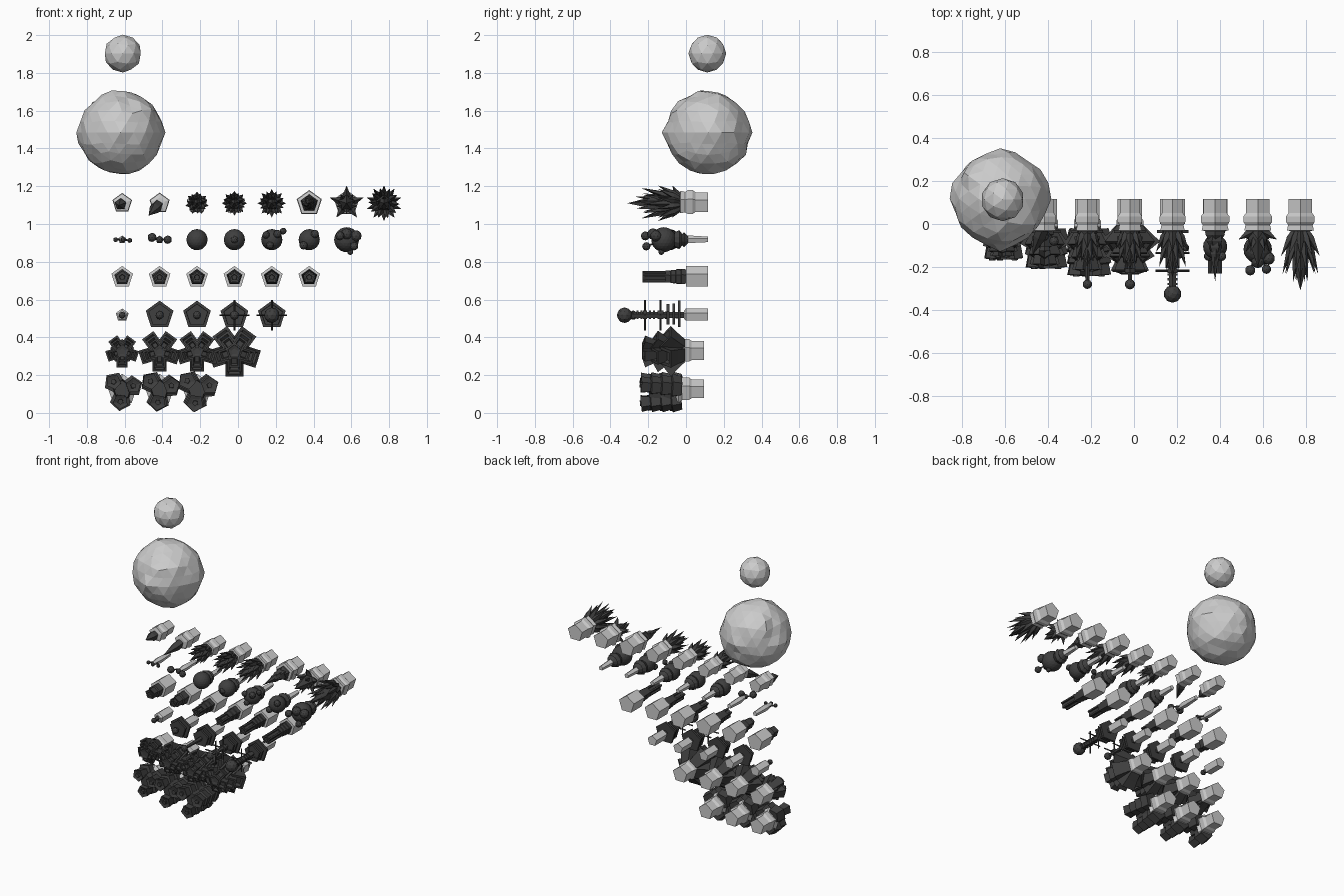
import bpy, bmesh, math, random
from mathutils import Vector, noise

if "Cube" in bpy.data.objects:
    bpy.data.objects.remove(bpy.data.objects["Cube"])

random.seed(4)
FWD, UP = Vector((0, -1, 0)), Vector((0, 0, 1))
dark = bpy.data.materials.new("dark")
dark.diffuse_color = (0.05, 0.05, 0.05, 1)
dark.use_nodes = True
dark.node_tree.nodes["Principled BSDF"].inputs["Base Color"].default_value = dark.diffuse_color


def finish(bm, name, loc, mat=None):
    bmesh.ops.recalc_face_normals(bm, faces=bm.faces[:])
    me = bpy.data.meshes.new(name)
    bm.to_mesh(me)
    bm.free()
    ob = bpy.data.objects.new(name, me)
    ob.location = loc
    if mat:
        me.materials.append(mat)
    bpy.context.collection.objects.link(ob)
    return ob


def tube(bm, prof, o=Vector(), d=FWD, up=UP, n=5, phase=0):
    """Loft of n-sided rings (distance, radius) along d."""
    d = d.normalized()
    u = (up - d * up.dot(d)).normalized()
    v = d.cross(u)
    rings = []
    for t, r in prof:
        k = n if r > 0 else 1
        rings.append([bm.verts.new(o + d * t + r * (u * math.cos(phase + i * math.tau / n) +
                      v * math.sin(phase + i * math.tau / n))) for i in range(k)])
    for a, b in zip(rings, rings[1:]):
        for i in range(n):
            f = [a[i % len(a)], a[(i + 1) % n % len(a)], b[(i + 1) % n % len(b)], b[i % len(b)]]
            bm.faces.new(list(dict.fromkeys(f)))
    for r in (rings[0], rings[-1]):
        if len(r) > 2:
            bm.faces.new(r)


def ball(bm, c, r, sub=2):
    res = bmesh.ops.create_icosphere(bm, subdivisions=sub, radius=r)
    bmesh.ops.translate(bm, verts=res['verts'], vec=c)


def radial(a):
    return Vector((math.cos(a), 0, math.sin(a)))


def tiers(n, t0, t1, r0, r1, flare=1.3):
    """Profile of stacked cups that flare towards the tip."""
    p, step = [], (t1 - t0) / n
    for i in range(n):
        r = r0 + (r1 - r0) * i / max(n - 1, 1)
        p += [(t0 + i * step, r), (t0 + (i + .9) * step, r * flare)]
    return p + [(t1 - step * .2, r1 * .6)]


def spikes(bm, n, t, r, tilt, length, w, phase=math.pi / 2):
    for i in range(n):
        e = radial(phase + i * math.tau / n)
        d = FWD * math.cos(tilt) + e * math.sin(tilt)
        tube(bm, [(-.02, w * .6), (length * .25, w), (length, 0)], FWD * t + e * r, d, e, 4)


def base(name, loc, prof):
    bm = bmesh.new()
    tube(bm, prof)
    finish(bm, name, loc)


def X(i):
    return -.613 + i * .198


# Rocks
bm = bmesh.new()
ball(bm, Vector(), .1, 2)
finish(bm, "small_rock", (-.61, .113, 1.902))
bm = bmesh.new()
ball(bm, Vector(), .222, 3)
bumps = [Vector(b).normalized() for b in ((1, .1, .02), (-1, .1, -.05), (.1, 1, .03), (0, -1, 0),
                                          (.6, -.6, .5), (-.6, .5, .6), (.5, .6, -.6))]
for v in bm.verts:
    n = v.co.normalized()
    k = 1 + .04 * noise.noise(n * 3 + Vector((3, 1, 7))) + random.uniform(-.025, .025)
    k += .1 * max(max(0, 1 - n.angle(b) / .35) for b in bumps)
    v.co *= k
finish(bm, "large_rock", (-.622, .117, 1.484))

# Row 1: spiky heads on flanged pentagon bases
for i in range(8):
    loc, s = (X(i), 0, 1.11), (.78, .8, .82, .85, .9, 1, 1, 1)[i]
    base(f"spike_base_{i}", loc, [(-.117, .058 * s), (-.05, .058 * s), (-.035, .07 * s), (-.01, .07 * s),
                                  (.005, .06 * s), (.03, .066 * s), (.035, .03)])
    bm = bmesh.new()
    if i == 0:
        tube(bm, [(.02, .026), (.06, .032), (.12, 0)], d=FWD + Vector((-.15, 0, -.1)))
    elif i == 1:
        tube(bm, [(.02, .03), (.07, .03), (.17, 0)], d=FWD + Vector((-.4, 0, -.45)))
    elif i == 5:
        for k in range(6):
            tube(bm, [(.02 + k * .03, .045 - k * .007), (.05 + k * .03, .047 - k * .0075),
                      (.12 + k * .03, 0)], phase=k * .35)
    elif i == 6:
        spikes(bm, 5, .03, .02, 1.05, .085, .022)
        tube(bm, [(.02, .045), (.07, .045), (.2, 0)])
        spikes(bm, 5, .06, .02, .5, .08, .016, -math.pi / 2)
    else:
        n, q = {2: (7, .66), 3: (8, .7), 4: (8, .8), 7: (10, 1)}[i]
        spikes(bm, n, .04, .035 * q, .5, .125 * q, .018)
        spikes(bm, n, .06, .03 * q, .3, .18 * q, .019, 1.2)
        spikes(bm, 5, .1 * q, .015, .12, .17 * q, .02)
        tube(bm, [(.025, .045), (.14 * q, .045 * q), (.31 * q, 0)])
    finish(bm, f"spike_head_{i}", loc, dark)

# Row 2: bulbs on thin stems with budding balls (x, y, z, radius)
buds = [[(-.035, -.06, 0, .013), (.005, -.07, 0, .013), (.04, -.06, -.004, .013)],
        [(-.04, -.09, .012, .024), (.043, -.08, 0, .022), (0, -.06, 0, .018)],
        [], [(0, -.14, 0, .02)],
        [(.06, -.11, .045, .018), (.03, -.14, .03, .022), (-.03, -.14, .025, .02), (-.01, -.145, -.03, .02)],
        [(.03, -.15, .03, .022), (-.03, -.15, -.03, .022)],
        [(-.035, -.215, .02, .024), (.04, -.21, -.035, .022), (.02, -.13, -.065, .016),
         (0, -.175, .03, .03), (.05, -.16, .02, .03)]]
for i in range(7):
    loc = (X(i), 0, .917)
    cy = (0, 0, -.088, -.092, -.095, -.105, -.118)[i]
    base(f"bulb_stem_{i}", loc, [(-.117, .016), (-.02, .022), (.0, .022), (.06, .012)])
    bm = bmesh.new()
    if i > 1:
        tube(bm, [(-.01, .02), (.01, .04), (.02, .03), (.035, .05), (.06, .04)], n=10)
        ball(bm, Vector((0, cy, 0)), .066 if i == 6 else .056, 3)
    for x, y, z, r in buds[i]:
        c = Vector((x, y, z))
        ball(bm, c, r)
        s = Vector((0, cy if i > 1 else -.02, 0))
        tube(bm, [(0, .005), ((c - s).length, .005)], s, c - s, Vector((.3, .2, 1)))
    finish(bm, f"bulb_{i}", loc, dark)

# Row 3: stepped barrels
for i in range(6):
    loc, end = (X(i), 0, .718), .1 + .026 * i
    base(f"barrel_base_{i}", loc, [(-.117, .06), (0, .06), (.001, .045)])
    bm = bmesh.new()
    tube(bm, tiers(2 + i // 2, 0, min(end, .11), .042, .034, 1.05) +
         [(end - .02, .022), (end, .028), (end, .016), (end - .03, .014)])
    if i > 1:
        for k in range(5):
            tube(bm, [(.05, .008), (end, .008)], radial(math.pi / 2 + k * math.tau / 5) * .026)
    finish(bm, f"barrel_{i}", loc, dark)

# Row 4: antennas with discs, cross bars and ball tips
for i in range(5):
    loc = (X(i), 0, .517)
    base(f"antenna_base_{i}", loc, [(-.117, .036), (0, .036), (.01, .025)])
    bm = bmesh.new()
    end = (.05, .1, .28, .28, .325)[i]
    tube(bm, [(0, .018), (end, .009 if i < 4 else .018)])
    ball(bm, FWD * end, (.018, .022, .022, .024, .041)[i])
    if i:
        for t, r in ((.035, .077), (.065, .062), (.095, .06))[:i + 1]:
            tube(bm, [(t - .007, r), (t + .007, r)])
    if i > 2:
        for t in (.135, .217):
            tube(bm, [(t - .01, .025), (t + .01, .025)])
            for e in (Vector((1, 0, 0)), UP):
                tube(bm, [(-.08, .005), (.08, .005)], FWD * t, e, FWD, 4)
    if i == 4:
        for k in range(8):
            tube(bm, [(.12 + k * .022, .024), (.13 + k * .022, .024)])
    finish(bm, f"antenna_{i}", loc, dark)

# Row 5: cones wrapped in five flaring petals per layer
for i, R in enumerate((.078, .1, .1, .128)):
    loc, L1 = (X(i), 0, .325), (.16, .2, .225, .235)[i]
    base(f"petal_base_{i}", loc, [(-.095, .056), (-.03, .056), (-.015, .066), (.01, .066), (.03, .05)])
    bm = bmesh.new()
    tube(bm, tiers(4, .02, L1, .05, .028))
    for L in range(3):
        q = 1 - L * .2
        for k in range(5):
            e = radial(-math.pi / 2 + k * math.tau / 5)
            w = R * .44 * q
            o = FWD * (.025 + L * (L1 - .12) / 2) + e * .028
            d = FWD * .085 + e * max(R * q - .028 - w * .6, .005)
            tube(bm, [(0, w * .85), (d.length * .5, w), (d.length, w * 1.2),
                      (d.length, w * .8), (d.length * .8, w * .6)], o, d, e, 4, math.pi / 4)
    finish(bm, f"petal_head_{i}", loc, dark)

# Row 6: three-way clusters of tiered cups
for i in range(3):
    loc, L1 = (X(i), 0, .122), (.17, .21, .245)[i]
    base(f"cluster_base_{i}", loc, [(-.095, .055), (-.03, .055), (-.015, .066), (.02, .066), (.04, .085), (.06, .05)])
    bm = bmesh.new()
    tube(bm, [(.04, .06), (L1 * .8, .05)])
    for a in (137, 20, 262):
        e = radial(math.radians(a))
        d = FWD + e * .1
        s = (.049, .053, .056)[i]
        tube(bm, tiers(2 + i, .025, L1, s, s * .72, 1.18), e * .047, d, e)
        tube(bm, [(L1 - .07, .02), (L1, .015)], e * .047, d, e)
    finish(bm, f"cluster_head_{i}", loc, dark)
